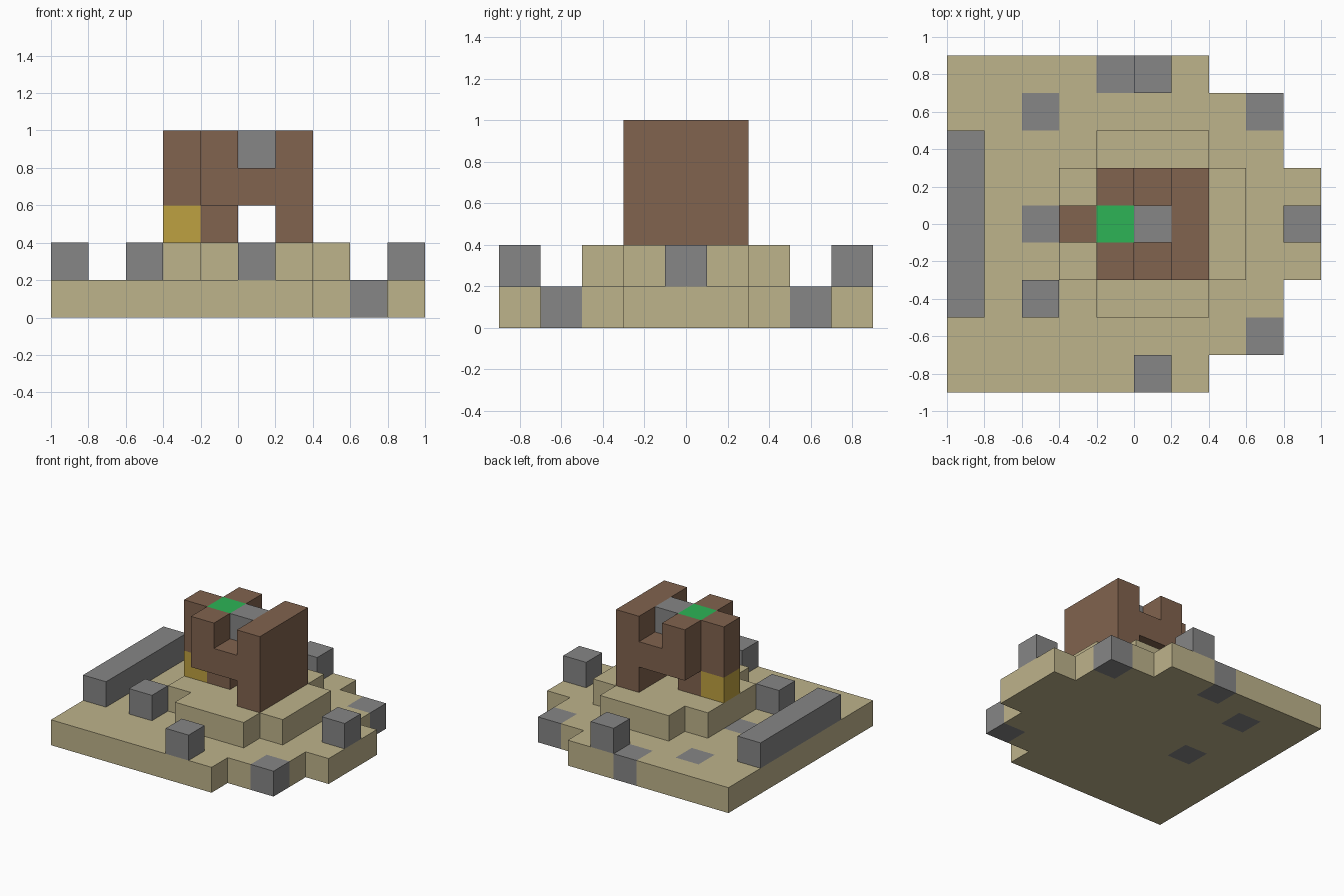
import bpy, bmesh
from itertools import product
from math import radians
from mathutils import Vector

cube = bpy.data.objects.get("Cube")
if cube:
    bpy.data.objects.remove(cube, do_unlink=True)

UNIT = 0.2                          # edge of one block
ORIGIN = Vector((-1.0, -0.9, 0.0))  # corner of the block grid


def srgb(*rgb):
    return tuple(((c / 255 + 0.055) / 1.055) ** 2.4 for c in rgb) + (1.0,)


def material(name, color):
    mat = bpy.data.materials.new(name)
    mat.use_nodes = True
    mat.diffuse_color = color
    bsdf = mat.node_tree.nodes["Principled BSDF"]
    bsdf.inputs["Base Color"].default_value = color
    bsdf.inputs["Roughness"].default_value = 0.9
    return mat


sand = material("sand", srgb(190, 179, 139))
stone = material("grey_stone", srgb(134, 134, 134))
wood = material("brown_wood", srgb(129, 99, 78))
gold = material("gold", srgb(190, 161, 65))
green = material("green", srgb(45, 180, 86))


def box(x0, y0, z0, x1, y1, z1):
    """Grid cells from the low corner up to the high corner."""
    return set(product(range(x0, x1), range(y0, y1), range(z0, z1)))


def block(x, y, z):
    return {(x, y, z)}


# Later parts replace the cells of earlier ones, so stones sit in the ground
parts = [
    ("ground_slab", sand, box(0, 0, 0, 7, 9, 1) | box(7, 1, 0, 9, 8, 1) | box(9, 3, 0, 10, 6, 1)),
    ("upper_terrace", sand, box(4, 2, 1, 7, 7, 2) | box(3, 3, 1, 8, 6, 2)),
    ("low_wall", stone, box(0, 2, 1, 1, 7, 2)),
    ("tower_rear_wall", wood, box(6, 3, 2, 7, 6, 5)),
    ("tower_floor", wood, box(4, 3, 3, 6, 6, 4)),
    ("tower_top", wood, box(4, 3, 4, 5, 6, 5)),
    ("tower_front_pillar", wood, box(3, 4, 3, 4, 5, 5)),
    ("tower_foot", wood, block(4, 4, 2)),
    ("tower_door", gold, block(3, 4, 2)),
    ("tower_beam", stone, block(5, 4, 4)),
    ("roof_tile", green, block(4, 4, 4)),
]
for n, (x, y) in enumerate([(2, 2), (5, 0), (5, 8), (9, 4)], 1):
    parts.append((f"standing_stone_{n}", stone, block(x, y, 1)))
for n, (x, y) in enumerate([(2, 4), (2, 7), (4, 8), (8, 1), (8, 7)], 1):
    parts.append((f"sunken_stone_{n}", stone, block(x, y, 0)))

owner = {cell: name for name, _, cells in parts for cell in cells}


def build(name, mat, cells):
    """Skin the outer faces of a part, skipping faces against other blocks."""
    bm = bmesh.new()
    for cell in sorted(cells):
        if owner[cell] != name:
            continue
        for axis, side in product(range(3), (0, 1)):
            neighbour = list(cell)
            neighbour[axis] += 2 * side - 1
            if tuple(neighbour) in owner:
                continue
            corners = []
            for u, v in ((0, 0), (1, 0), (1, 1), (0, 1)):
                p = Vector(cell)
                p[axis] += side
                p[(axis + 1) % 3] += u
                p[(axis + 2) % 3] += v
                corners.append(bm.verts.new(ORIGIN + p * UNIT))
            bm.faces.new(corners if side else corners[::-1])
    # Weld the blocks and merge flat areas into single faces
    bmesh.ops.remove_doubles(bm, verts=bm.verts, dist=0.001)
    bmesh.ops.dissolve_limit(bm, angle_limit=radians(1), verts=bm.verts, edges=bm.edges)
    mesh = bpy.data.meshes.new(name)
    bm.to_mesh(mesh)
    bm.free()
    mesh.materials.append(mat)
    bpy.context.collection.objects.link(bpy.data.objects.new(name, mesh))


for part in parts:
    build(*part)
